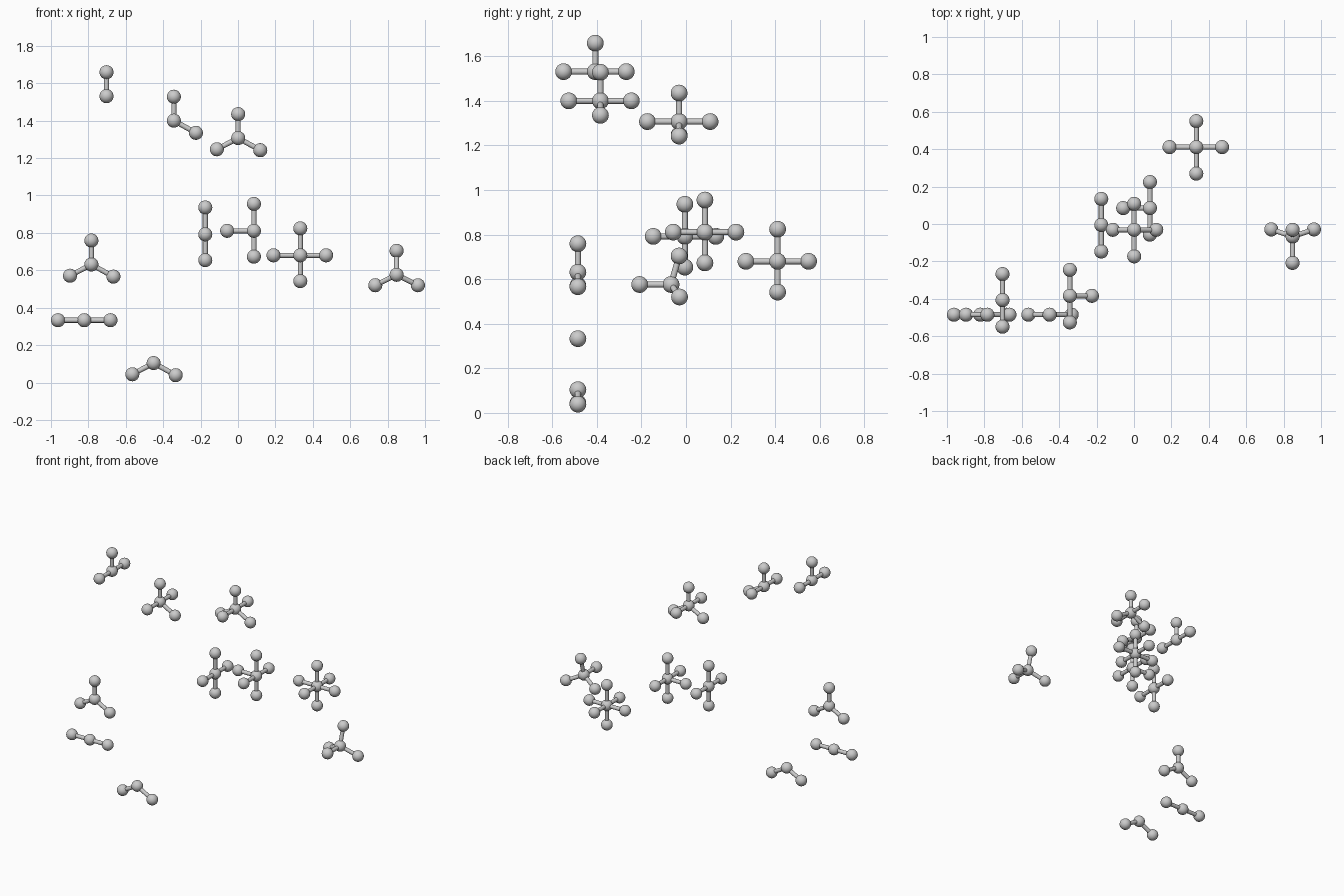
import bpy, bmesh
from mathutils import Vector, Matrix

if "Cube" in bpy.data.objects:
    bpy.data.objects.remove(bpy.data.objects["Cube"])

BALL_R = 0.0375   # atom radius
ROD_R = 0.0135    # bond radius

# Bond offsets shared by the models
UP = (0, 0, 0.144)
DOWN = (0, 0, -0.138)
LEFT = (-0.143, 0, 0)
RIGHT = (0.138, 0, 0)
BACK = (0, 0.139, 0)
FRONT = (0, -0.142, 0)
TRI_UP = (0, 0, 0.128)
TRI_LEFT = (-0.114, 0, -0.06)
TRI_RIGHT = (0.118, 0, -0.065)


def molecule(name, centre, bonds):
    """A central ball with rods leading to an outer ball at each offset."""
    bm = bmesh.new()

    def ball(pos):
        bmesh.ops.create_uvsphere(bm, u_segments=32, v_segments=16, radius=BALL_R,
                                  matrix=Matrix.Translation(pos))

    ball(Vector())
    for b in bonds:
        v = Vector(b)
        ball(v)
        rot = v.to_track_quat('Z', 'Y').to_matrix().to_4x4()
        bmesh.ops.create_cone(bm, cap_ends=True, segments=24, radius1=ROD_R,
                              radius2=ROD_R, depth=v.length,
                              matrix=Matrix.Translation(v / 2) @ rot)
    mesh = bpy.data.meshes.new(name)
    bm.to_mesh(mesh)
    bm.free()
    obj = bpy.data.objects.new(name, mesh)
    obj.location = centre
    bpy.context.collection.objects.link(obj)
    bpy.ops.object.select_all(action='DESELECT')
    obj.select_set(True)
    bpy.context.view_layer.objects.active = obj
    bpy.ops.object.shade_smooth_by_angle()


# Flat group at the front left
molecule("linear_molecule", (-0.822, -0.485, 0.333), [(-0.1405, 0, 0), (0.14, 0, 0)])
molecule("bent_molecule", (-0.451, -0.485, 0.104), [TRI_LEFT, TRI_RIGHT])
molecule("trigonal_planar_molecule", (-0.784, -0.485, 0.631),
         [TRI_UP, TRI_LEFT, TRI_RIGHT])

# Five-direction group along the top
molecule("t_shaped_molecule", (-0.703, -0.407, 1.531), [TRI_UP, FRONT, BACK])
molecule("seesaw_molecule", (-0.343, -0.384, 1.400), [TRI_UP, TRI_RIGHT, FRONT, BACK])
molecule("trigonal_bipyramid_molecule", (0.001, -0.031, 1.307),
         [TRI_UP, TRI_LEFT, TRI_RIGHT, FRONT, BACK])

# Six-direction group in the middle
molecule("square_planar_molecule", (-0.175, -0.005, 0.792), [UP, DOWN, FRONT, BACK])
molecule("square_pyramid_molecule", (0.085, 0.085, 0.811),
         [UP, DOWN, LEFT, FRONT, BACK])
molecule("octahedral_molecule", (0.333, 0.411, 0.680),
         [UP, DOWN, LEFT, RIGHT, FRONT, BACK])

# Tetrahedral model at the right
molecule("tetrahedral_molecule", (0.848, -0.067, 0.576),
         [(0, 0.036, 0.128), (-0.114, 0.038, -0.056), (0.114, 0.038, -0.056),
          (0, -0.141, 0)])
